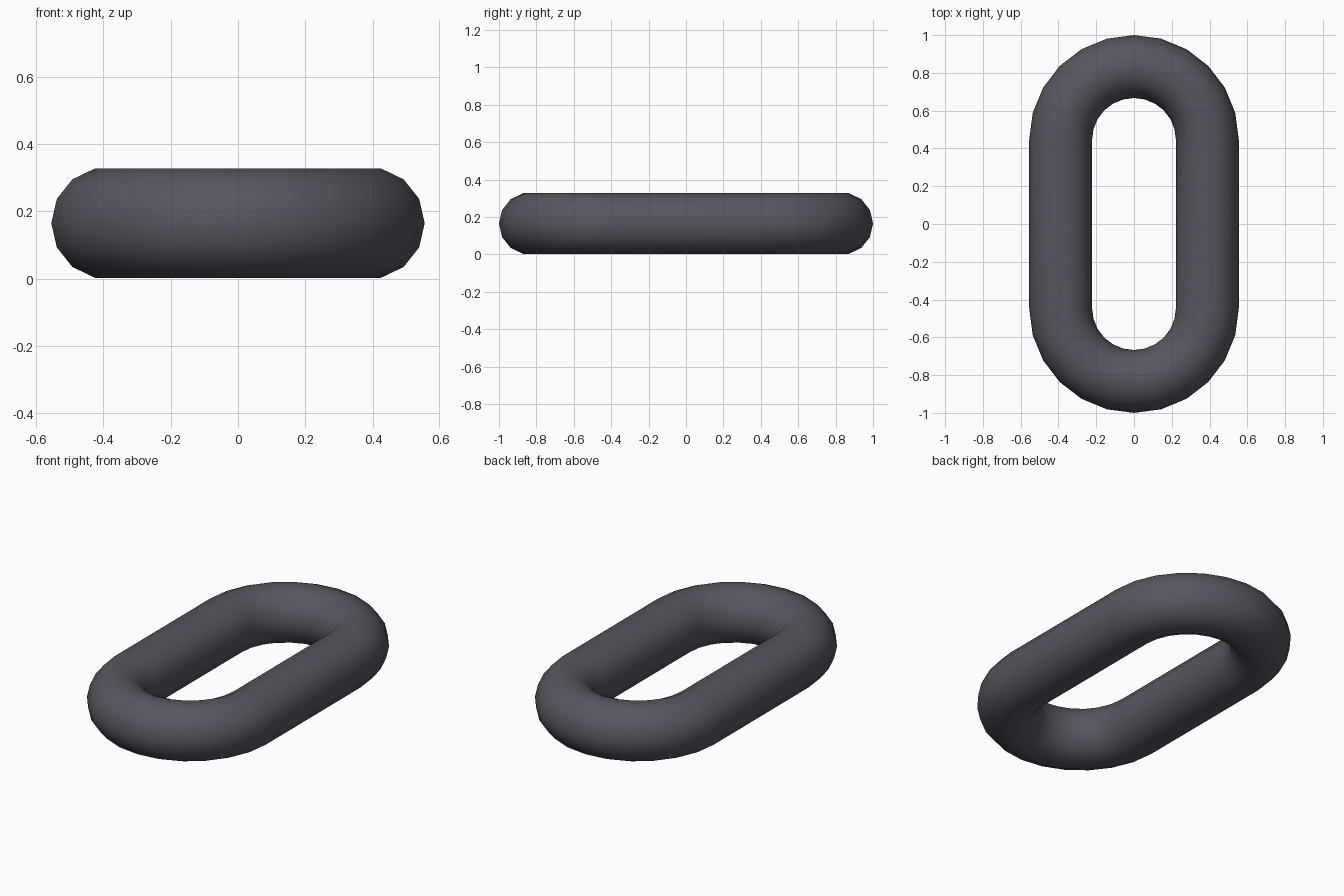
import bpy, bmesh, math

if "Cube" in bpy.data.objects:
    bpy.data.objects.remove(bpy.data.objects["Cube"])

TUBE_R, BEND_R, HALF_STRAIGHT, MID_Z = 0.1665, 0.3885, 0.445, 0.165
SIDES, BEND_SEGS = 14, 12

# Oval path: two half-circle ends joined by straight sides
path = []
for end, start in ((1, 0.0), (-1, math.pi)):
    for i in range(BEND_SEGS + 1):
        a = start + math.pi * i / BEND_SEGS
        path.append((a, end * HALF_STRAIGHT))

# Sweep the round section along the closed path
bm = bmesh.new()
rings = []
for a, cy in path:
    ring = []
    for j in range(SIDES):
        t = 2 * math.pi * j / SIDES
        r = BEND_R + TUBE_R * math.cos(t)
        ring.append(bm.verts.new((r * math.cos(a), cy + r * math.sin(a),
                                  MID_Z + TUBE_R * math.sin(t))))
    rings.append(ring)
for i, ring in enumerate(rings):
    nxt = rings[(i + 1) % len(rings)]
    for j in range(SIDES):
        k = (j + 1) % SIDES
        bm.faces.new((ring[j], nxt[j], nxt[k], ring[k])).smooth = True
bmesh.ops.recalc_face_normals(bm, faces=bm.faces)

mesh = bpy.data.meshes.new("chain_link")
bm.to_mesh(mesh)
bm.free()
link = bpy.data.objects.new("chain_link", mesh)
bpy.context.collection.objects.link(link)

# Dark iron colour
iron = bpy.data.materials.new("dark_iron")
iron.diffuse_color = (0.10, 0.09, 0.115, 1)
iron.use_nodes = True
iron.node_tree.nodes["Principled BSDF"].inputs["Base Color"].default_value = iron.diffuse_color
mesh.materials.append(iron)
